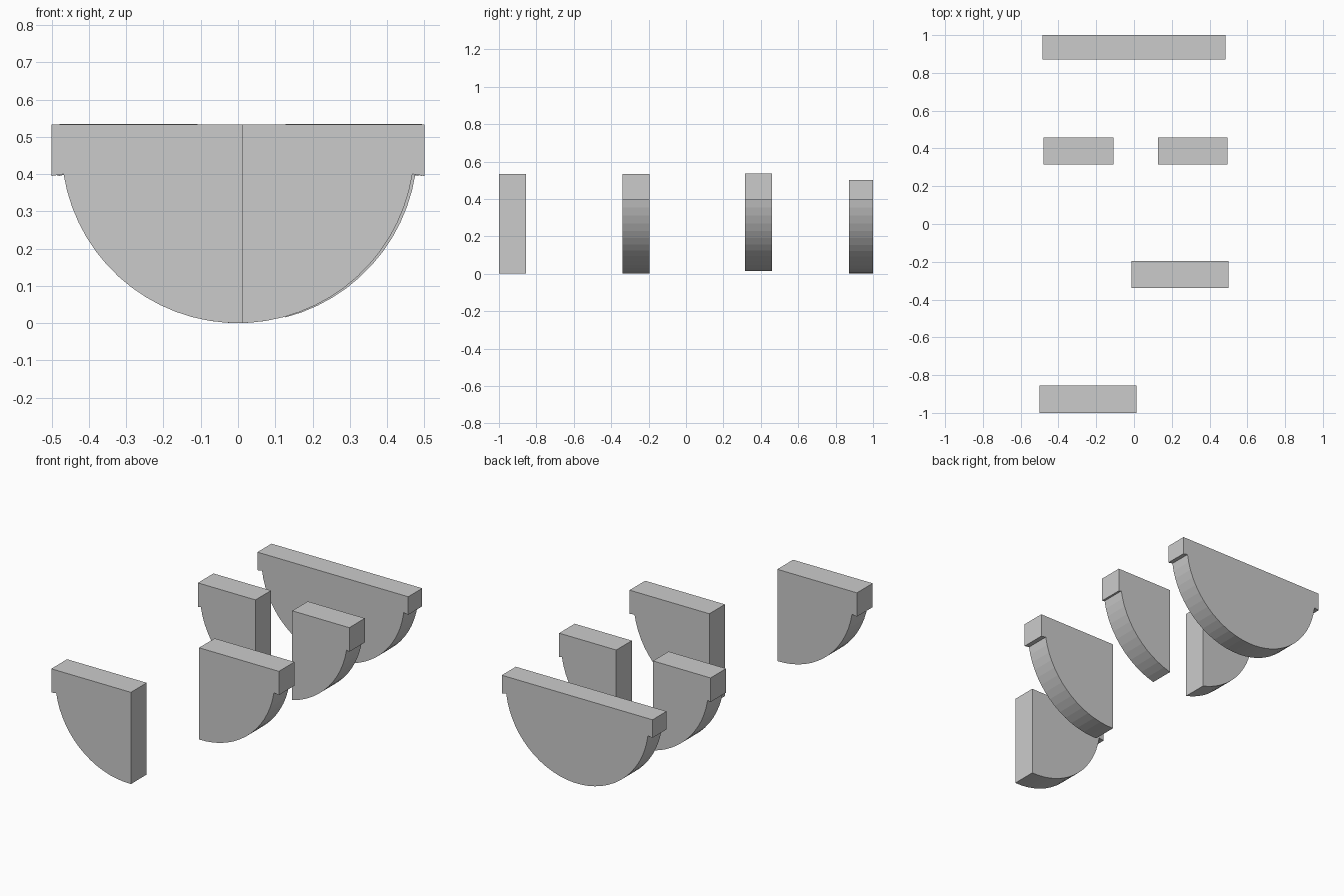
import bpy, bmesh, math

if "Cube" in bpy.data.objects:
    bpy.data.objects.remove(bpy.data.objects["Cube"])

SEGMENTS = 32


def half_round(name, x0, x1, y0, y1, top, radius, cx=0.0, left=True, right=True):
    """Slab with a round belly between x0 and x1, and a shoulder lip on the chosen ends."""
    lip_out, lip_in = 0.395, 0.40
    reach = math.sqrt(radius ** 2 - (radius - lip_in) ** 2)
    a = cx - reach if left else x0
    b = cx + reach if right else x1

    # Belly arc from left to right, resting on z = 0 at its lowest point
    ang_a = math.asin((a - cx) / radius)
    ang_b = math.asin((b - cx) / radius)
    n = max(2, round(SEGMENTS * (ang_b - ang_a) / math.pi))
    profile = [(x0, top)]
    if left:
        profile.append((x0, lip_out))
    for i in range(n + 1):
        t = ang_a + (ang_b - ang_a) * i / n
        profile.append((cx + radius * math.sin(t), radius - radius * math.cos(t)))
    if right:
        profile.append((x1, lip_out))
    profile.append((x1, top))

    # Extrude the profile through its thickness
    bm = bmesh.new()
    face = bm.faces.new([bm.verts.new((x, y0, z)) for x, z in profile])
    ext = bmesh.ops.extrude_face_region(bm, geom=[face])
    moved = [v for v in ext["geom"] if isinstance(v, bmesh.types.BMVert)]
    bmesh.ops.translate(bm, verts=moved, vec=(0, y1 - y0, 0))
    bmesh.ops.recalc_face_normals(bm, faces=bm.faces)
    mesh = bpy.data.meshes.new(name)
    bm.to_mesh(mesh)
    bm.free()
    obj = bpy.data.objects.new(name, mesh)
    bpy.context.collection.objects.link(obj)
    return obj


# Full half-disc at the back
half_round("back_full_slab", -0.485, 0.484, 0.871, 1.0, 0.50, 0.459)

# Pair of shortened halves with a gap between them
half_round("middle_left_slab", -0.479, -0.109, 0.316, 0.459, 0.535, 0.474, 0.008, right=False)
half_round("middle_right_slab", 0.127, 0.494, 0.316, 0.459, 0.535, 0.474, 0.008, left=False)

# Two separate halves towards the front
half_round("right_half_slab", -0.013, 0.5, -0.339, -0.196, 0.533, 0.474, left=False)
half_round("front_left_half_slab", -0.5, 0.012, -1.0, -0.855, 0.533, 0.474, right=False)
